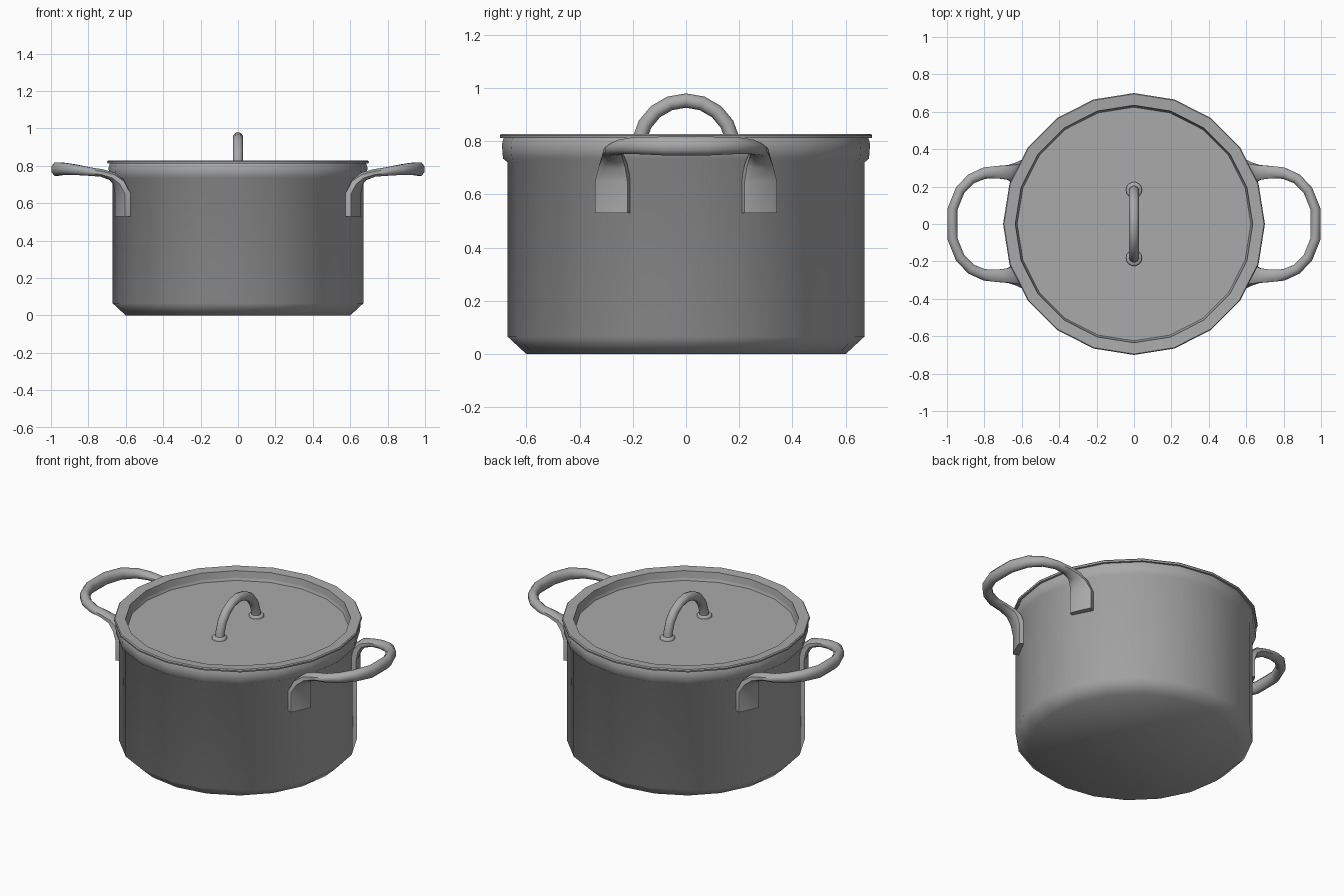
import bpy, bmesh, math
from mathutils import Vector

cube = bpy.data.objects.get("Cube")
if cube:
    bpy.data.objects.remove(cube, do_unlink=True)

STEEL = (0.4, 0.4, 0.4, 1)
steel = bpy.data.materials.new("grey steel")
steel.use_nodes = True
steel.diffuse_color = STEEL
steel.node_tree.nodes["Principled BSDF"].inputs["Base Color"].default_value = STEEL


def finish(name, bm, angle=50):
    """Turn a bmesh into a shaded object."""
    bmesh.ops.recalc_face_normals(bm, faces=bm.faces)
    mesh = bpy.data.meshes.new(name)
    bm.to_mesh(mesh)
    bm.free()
    mesh.materials.append(steel)
    obj = bpy.data.objects.new(name, mesh)
    bpy.context.collection.objects.link(obj)
    bpy.ops.object.select_all(action="DESELECT")
    obj.select_set(True)
    bpy.context.view_layer.objects.active = obj
    bpy.ops.object.shade_smooth_by_angle(angle=math.radians(angle))
    return obj


def skin(bm, rings, cap_start=True, cap_end=True):
    """Bridge equal rings of points with quads."""
    loops = [[bm.verts.new(p) for p in ring] for ring in rings]
    n = len(loops[0])
    for a, b in zip(loops, loops[1:]):
        for i in range(n):
            j = (i + 1) % n
            bm.faces.new((a[i], a[j], b[j], b[i]))
    if cap_start:
        bm.faces.new(loops[0])
    if cap_end:
        bm.faces.new(loops[-1])


def lathe(name, profile, sides=20, centre=(0, 0)):
    bm = bmesh.new()
    turns = [math.tau * i / sides for i in range(sides)]
    skin(bm, [[(centre[0] + r * math.cos(t), centre[1] + r * math.sin(t), z)
               for t in turns] for r, z in profile])
    return finish(name, bm)


# Pot body, hollow, with a thickened lip
lathe("pot_body", [(0.60, 0), (0.67, 0.065), (0.67, 0.72), (0.688, 0.735),
                   (0.692, 0.79), (0.685, 0.812), (0.64, 0.812),
                   (0.64, 0.08), (0.58, 0.04)])

# Sunken lid with a raised rim
lathe("lid", [(0.62, 0.755), (0.64, 0.812), (0.698, 0.812), (0.70, 0.822),
              (0.695, 0.828), (0.635, 0.824), (0.628, 0.768)])

# Arched lid handle
ARCH, TUBE, BASE = 0.178, 0.027, 0.775
bm = bmesh.new()
path = [(-ARCH - 0.003, 0.76, 0)]
path += [(-ARCH * math.cos(a), BASE + ARCH * math.sin(a), a)
         for a in (math.pi * (i + 0.5) / 9 for i in range(9))]
path += [(ARCH + 0.003, 0.76, math.pi)]
skin(bm, [[(TUBE * math.sin(t),
            y - TUBE * math.cos(t) * math.cos(a),
            z + TUBE * math.cos(t) * math.sin(a))
           for t in (math.tau * k / 10 for k in range(10))] for y, z, a in path])
finish("lid_handle", bm)
for side, word in ((-1, "front"), (1, "back")):
    lathe(f"lid_handle_{word}_foot", [(0.043, 0.76), (0.043, 0.778), (0.036, 0.784)],
          14, (0, side * 0.182))

# Side handles: one quarter is lofted, then mirrored.
# Each station: x, y, z, width direction in degrees, half width, half height, squareness
stations = [
    (0.616, 0.275, 0.53, 114, 0.068, 0.020, 0.25),
    (0.616, 0.275, 0.65, 114, 0.068, 0.020, 0.25),
    (0.637, 0.275, 0.71, 108, 0.055, 0.025, 0.6),
    (0.672, 0.276, 0.744, 98, 0.042, 0.025, 0.9),
    (0.730, 0.277, 0.762, 90, 0.036, 0.022, 1),
    (0.800, 0.272, 0.770, 82, 0.033, 0.025, 1),
    (0.870, 0.242, 0.779, 55, 0.030, 0.030, 1),
    (0.930, 0.180, 0.784, 35, 0.029, 0.035, 1),
    (0.970, 0.080, 0.782, 8, 0.029, 0.038, 1),
    (0.971, 0, 0.782, 0, 0.029, 0.038, 1),
]


def power(v, p):
    return math.copysign(abs(v) ** p, v)


points = [Vector(s[:3]) for s in stations]
rings = []
for i, (x, y, z, deg, half_w, half_h, square) in enumerate(stations):
    tangent = points[min(i + 1, len(points) - 1)] - points[max(i - 1, 0)]
    if i == len(points) - 1:
        tangent = Vector((0, -1, 0))
    wide = Vector((math.cos(math.radians(deg)), math.sin(math.radians(deg)), 0))
    up = tangent.cross(wide).normalized()
    rings.append([points[i] + wide * half_w * power(math.cos(t), square)
                  + up * half_h * power(math.sin(t), square)
                  for t in (math.tau * (k + 0.5) / 8 for k in range(8))])
bm = bmesh.new()
skin(bm, rings, cap_end=False)
handles = finish("side_handles", bm, 55)
mirror = handles.modifiers.new("mirror", "MIRROR")
mirror.use_axis = (True, True, False)
mirror.merge_threshold = 0.002
